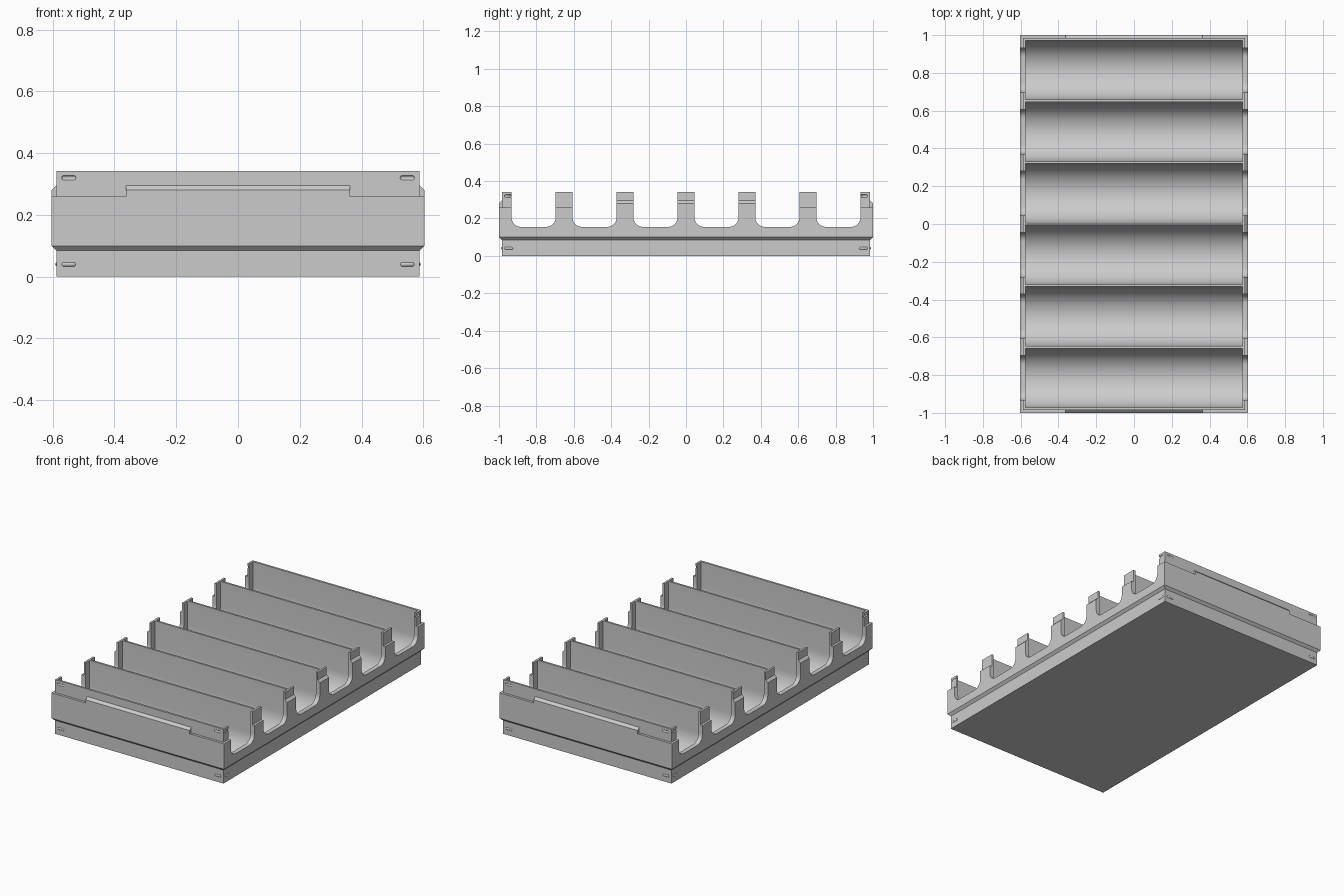
import bpy, bmesh, math
from mathutils import Matrix, Vector

default = bpy.data.objects.get("Cube")
if default:
    bpy.data.objects.remove(default)

grey = bpy.data.materials.new("light grey plastic")
grey.use_nodes = True
COLOUR = (0.6, 0.6, 0.6, 1)
grey.diffuse_color = COLOUR
grey.node_tree.nodes["Principled BSDF"].inputs["Base Color"].default_value = COLOUR

HX, HY = 0.603, 1.0            # outer half sizes
STEP = 0.015                   # inset of foot and upper lip
LEDGE, TOP = 0.26, 0.342       # heights of ledge and rim
PITCH = 0.326
CENTRES = [PITCH * (i - 2.5) for i in range(6)]


def finish(bm, name):
    bmesh.ops.recalc_face_normals(bm, faces=bm.faces)
    mesh = bpy.data.meshes.new(name)
    bm.to_mesh(mesh)
    bm.free()
    mesh.materials.append(grey)
    obj = bpy.data.objects.new(name, mesh)
    bpy.context.collection.objects.link(obj)
    return obj


def loft(bm, rings):
    """Join equal-length rings of points and cap both ends."""
    rings = [[bm.verts.new(p) for p in ring] for ring in rings]
    n = len(rings[0])
    for a, b in zip(rings, rings[1:]):
        for i in range(n):
            j = (i + 1) % n
            bm.faces.new((a[i], a[j], b[j], b[i]))
    bm.faces.new(rings[0])
    bm.faces.new(rings[-1])


def prism(bm, profile, lo, hi, along="x"):
    """Extrude a (side, z) profile along x or y."""
    def place(t, s, z):
        return (t, s, z) if along == "x" else (s, t, z)
    loft(bm, [[place(t, s, z) for s, z in profile] for t in (lo, hi)])


def rounded_u(mid, half, bottom, radius, steps):
    """U-shaped profile with rounded lower corners, open above the rim."""
    pts = []
    for side, start in ((-1, math.pi), (1, 1.5 * math.pi)):
        for i in range(steps + 1):
            a = start + i * math.pi / 2 / steps
            if side == 1 and i == 0 and half - radius < 1e-6:
                continue
            pts.append((mid + side * (half - radius) + radius * math.cos(a),
                        bottom + radius + radius * math.sin(a)))
    return [(mid - half, TOP + 0.1)] + pts + [(mid + half, TOP + 0.1)]


def capsules(name, z, offset, radius=0.008, stretch=0.016):
    """Pair of small rounded detents at each corner, on all four sides."""
    bm = bmesh.new()
    fx, fy = HX - STEP, HY - STEP
    for sx in (-1, 1):
        for sy in (-1, 1):
            spots = (("Y", (sx * 0.548, sy * (fy + offset), z)),
                     ("X", (sx * (fx + offset), sy * 0.948, z)))
            for turn, spot in spots:
                verts = bmesh.ops.create_uvsphere(
                    bm, u_segments=12, v_segments=7, radius=radius)["verts"]
                for v in verts:
                    v.co.z += math.copysign(stretch, v.co.z)
                spin = Matrix.Rotation(math.pi / 2, 4, turn)
                bmesh.ops.transform(bm, verts=verts,
                                    matrix=Matrix.Translation(Vector(spot)) @ spin)
    return finish(bm, name)


def cut(target, cutter):
    mod = target.modifiers.new("cut", "BOOLEAN")
    mod.operation, mod.solver, mod.object = "DIFFERENCE", "EXACT", cutter
    bpy.context.view_layer.objects.active = target
    bpy.ops.object.modifier_apply(modifier=mod.name)
    bpy.data.objects.remove(cutter)


# Tray body: foot, flared middle band, ledge and upper lip
bm = bmesh.new()
levels = [(0, STEP), (0.085, STEP), (0.1, 0), (LEDGE, 0), (LEDGE, STEP), (TOP, STEP)]
loft(bm, [[(sx * (HX - d), sy * (HY - d), z)
           for sx, sy in ((-1, -1), (1, -1), (1, 1), (-1, 1))] for z, d in levels])
body = finish(bm, "tray_body")

# Six round-bottomed troughs
bm = bmesh.new()
for c in CENTRES:
    prism(bm, rounded_u(c, 0.157, 0.025, 0.157, 16), -0.575, 0.575)
cut(body, finish(bm, "trough_cutter"))

# Finger openings through both end walls
bm = bmesh.new()
for c in CENTRES:
    prism(bm, rounded_u(c, 0.118, 0.155, 0.05, 6), -0.7, 0.7)
cut(body, finish(bm, "opening_cutter"))

# Small recesses near the rim and matching bumps on the foot
cut(body, capsules("recess_cutter", 0.32, 0.003))
bumps = capsules("foot_bumps", 0.04, -0.004)

# Chamfered ridges above the ledge, on the long and short walls
bm = bmesh.new()


def ridge_profile(side, outer):
    return [(side * (outer - d), z) for d, z in
            ((STEP, LEDGE), (0, LEDGE), (0, 0.28), (STEP, 0.295))]


for side in (-1, 1):
    prism(bm, ridge_profile(side, HY), -0.363, 0.363)
    for post in (-PITCH, 0, PITCH):
        prism(bm, ridge_profile(side, HX), post - 0.045, post + 0.045, "y")
finish(bm, "ledge_ridges")

# Smooth the curved surfaces, keep hard edges sharp
bpy.ops.object.select_all(action="DESELECT")
for obj in (body, bumps):
    obj.select_set(True)
bpy.context.view_layer.objects.active = body
bpy.ops.object.shade_smooth_by_angle(angle=math.radians(30))
